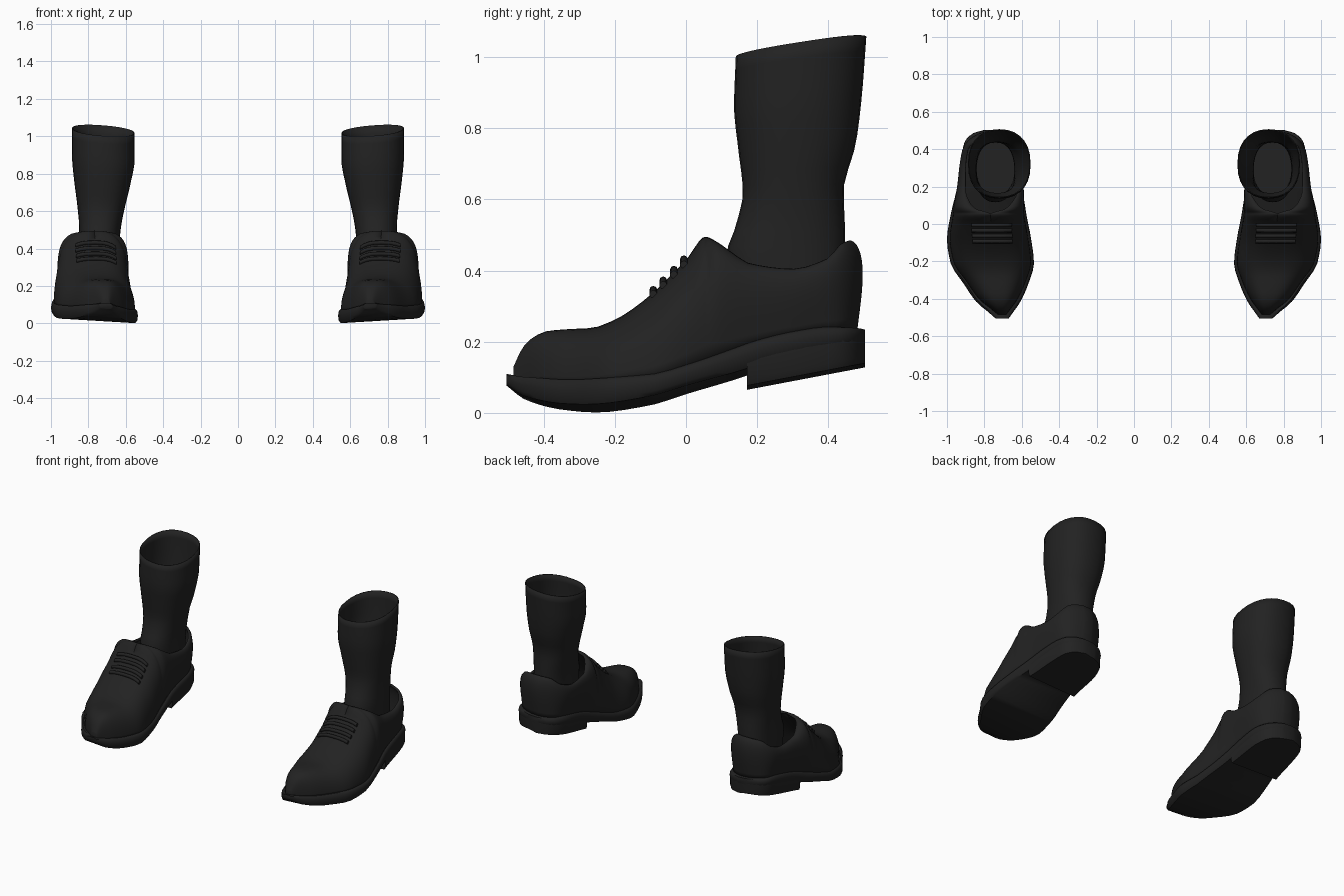
import bpy, bmesh, math

if "Cube" in bpy.data.objects:
    bpy.data.objects.remove(bpy.data.objects["Cube"])

black = bpy.data.materials.new("black leather")
black.diffuse_color = (0.016, 0.016, 0.016, 1)
black.use_nodes = True
black.node_tree.nodes["Principled BSDF"].inputs["Base Color"].default_value = black.diffuse_color


def interp(table, t):
    """Smooth monotone lookup: rows are (t, v1, v2, ...)."""
    t = min(max(t, table[0][0]), table[-1][0])
    i = max(k for k in range(len(table) - 1) if table[k][0] <= t)

    def rate(k, c):
        return (table[k + 1][c] - table[k][c]) / (table[k + 1][0] - table[k][0])

    def slope(k, c):
        if k == 0:
            return rate(0, c)
        if k == len(table) - 1:
            return rate(k - 1, c)
        a, b = rate(k - 1, c), rate(k, c)
        return 0 if a * b <= 0 else 2 * a * b / (a + b)

    h = table[i + 1][0] - table[i][0]
    u = (t - table[i][0]) / h
    out = []
    for c in range(1, len(table[0])):
        out.append((2*u**3 - 3*u*u + 1) * table[i][c] + (u**3 - 2*u*u + u) * h * slope(i, c)
                   + (3*u*u - 2*u**3) * table[i + 1][c] + (u**3 - u*u) * h * slope(i + 1, c))
    return out


def loft(name, rows, close_rows=False, close_cols=False, caps=(), thick=0, angle=40):
    """Skin rows of points, mirror to the other foot, shade smooth."""
    bm = bmesh.new()
    v = [[bm.verts.new(p) for p in r] for r in rows]
    n, m = len(v), len(v[0])
    for i in range(n if close_rows else n - 1):
        for j in range(m if close_cols else m - 1):
            k, l = (i + 1) % n, (j + 1) % m
            bm.faces.new((v[i][j], v[i][l], v[k][l], v[k][j]))
    for c in caps:
        bm.faces.new(v[c])
    bmesh.ops.remove_doubles(bm, verts=bm.verts, dist=0.0003)
    bmesh.ops.recalc_face_normals(bm, faces=bm.faces)
    me = bpy.data.meshes.new(name)
    bm.to_mesh(me)
    bm.free()
    me.materials.append(black)
    ob = bpy.data.objects.new(name, me)
    bpy.context.collection.objects.link(ob)
    bpy.ops.object.select_all(action='DESELECT')
    ob.select_set(True)
    bpy.context.view_layer.objects.active = ob
    bpy.ops.object.shade_smooth_by_angle(angle=math.radians(angle))
    if thick:
        s = ob.modifiers.new("thickness", 'SOLIDIFY')
        s.thickness, s.offset = thick, -1
    ob.modifiers.new("other foot", 'MIRROR')
    return ob


def spaced(a, b, n):
    """Stations crowded towards both ends."""
    return [a + (b - a) * (1 - math.cos(math.pi * i / n)) / 2 for i in range(n + 1)]


# y, inner x, outer x of the sole outline
outline = [(-.505, .67, .74), (-.47, .645, .78), (-.42, .61, .84), (-.32, .565, .91),
           (-.21, .535, .98), (-.08, .55, 1.0), (.05, .575, .98), (.2, .595, .945),
           (.35, .6, .925), (.44, .625, .905), (.485, .67, .86), (.503, .72, .80)]
# y, z of welt and of sole underside
welt = [(-.505, .125), (-.45, .112), (-.3, .098), (-.1, .108), (0, .135),
        (.1, .17), (.2, .207), (.3, .232), (.4, .246), (.503, .246)]
under = [(-.505, .068), (-.45, .03), (-.35, .006), (-.26, 0), (-.1, .02),
         (0, .05), (.17, .1), (.22, .12), (.503, .18)]


def top_z(x, y):
    return interp(welt, y)[0] + .06 * (x - .98)


def low_z(x, y):
    return interp(under, y)[0] + .06 * (x - .535)


# Sole
rows = []
for y in spaced(-.505, .503, 36):
    a, b = interp(outline, y)
    pts = []
    for f, d in ((0, .012), (.2, .003), (.55, 0), (.85, .003), (1, .014)):
        pts.append((f, a + d))
    pts += [(f, a + b - x) for f, x in reversed(pts)]
    rows.append([(x, y, low_z(x, y) * (1 - f) + top_z(x, y) * f) for f, x in pts])
loft("sole", rows, close_cols=True, caps=(0, -1), angle=50)

# Heel block
rows = []
for y in spaced(.172, .503, 14):
    a, b = interp(outline, y)
    z = .065 + (y - .172) * .19
    ring = [(a + .01, z), (a + .003, z + .02), (a + .003, low_z(a, y) + .015),
            (b - .003, low_z(b, y) + .015), (b - .003, z + .03), (b - .01, z + .012)]
    rows.append([(x, y, h) for x, h in ring])
loft("heel", rows, close_cols=True, caps=(0, -1))

# y, z, inner x, outer x of the top line: vamp ridge, then collar rim
crest = [(-.485, .13, .705, .705), (-.46, .182, .71, .71), (-.44, .205, .713, .713),
         (-.39, .23, .72, .72), (-.32, .236, .73, .73), (-.27, .238, .735, .735),
         (-.2, .262, .745, .745), (-.12, .315, .755, .755), (0, .43, .765, .765),
         (.055, .495, .767, .767), (.08, .485, .69, .845), (.12, .458, .65, .88),
         (.18, .42, .62, .9), (.3, .405, .615, .9), (.4, .435, .64, .885),
         (.45, .475, .68, .85), (.485, .485, .73, .79)]


def rib(y, a, outer):
    """Point on the upper: a runs from 0 at the welt to pi/2 at the top line."""
    zt, tin, tout = interp(crest, y)
    ends = interp(outline, y * .503 / .485)
    side = 1 if outer else -1
    xb = ends[outer] - side * .015
    xt = tout if outer else tin
    k = min(max((y + .1) / .2, 0), 1) * min(max((.485 - y) / .08, 0), 1)
    x = xt + (xb - xt) * max(math.cos(a), 0) ** .7 + side * k * .022 * math.sin(2 * a)
    zb = top_z(xb, y) - .012
    z = zb + (zt - zb) * math.sin(a) ** .9
    back = max(0, y - .4) / .085
    return (x, y + back * (.03 * math.sin(2 * a) - .02 * math.sin(a)) - back * .005, z)


# Upper, wrapped from heel round the toe and back
stations = spaced(-.485, .055, 26)[:-1] + spaced(.055, .485, 20)
angles = [math.pi / 2 * j / 14 for j in range(15)]
rows = [[rib(y, a, 0) for a in angles] for y in reversed(stations)]
rows += [[rib(y, a, 1) for a in angles] for y in stations]
loft("upper", rows, close_rows=True, thick=.012, angle=60)

# Laces hugging the vamp
for n, y in enumerate((-.088, -.06, -.03, -.002)):
    path = [rib(y, a, 0) for a in angles] + [rib(y, a, 1) for a in reversed(angles[:-1])]
    path = [p for p in path if .645 < p[0] < .875]
    rows = []
    for x, py, z in path:
        rows.append([(x, py - .004 + .011 * math.cos(t), z + .004 + .011 * math.sin(t))
                     for t in (math.tau * j / 8 for j in range(8))])
    loft("lace_%d" % (n + 1), rows, close_cols=True, caps=(0, -1), angle=60)

# Sock: z, front y, back y, inner x, outer x
sock = [(.25, .15, .44, .635, .845), (.45, .115, .448, .632, .85), (.52, .138, .447, .625, .85),
        (.62, .16, .443, .605, .858), (.75, .147, .478, .575, .875),
        (.88, .135, .495, .553, .887), (1.03, .14, .507, .553, .888)]
rows = []
for i in range(19):
    z = .25 + .78 * i / 18
    f, b, l, r = interp(sock, z)
    ring = []
    for j in range(28):
        t = math.tau * j / 28
        c, s = math.cos(t), math.sin(t)
        c = math.copysign(abs(c) ** .88, c)
        s = math.copysign(abs(s) ** .88, s)
        tilt = max(0, (z - .6) / .43) * (.028 * s + .013 * c)
        ring.append(((l + r) / 2 + (r - l) / 2 * c, (f + b) / 2 + (b - f) / 2 * s, z + tilt))
    rows.append(ring)
loft("sock", rows, close_cols=True, caps=(0,), thick=.006, angle=60)
